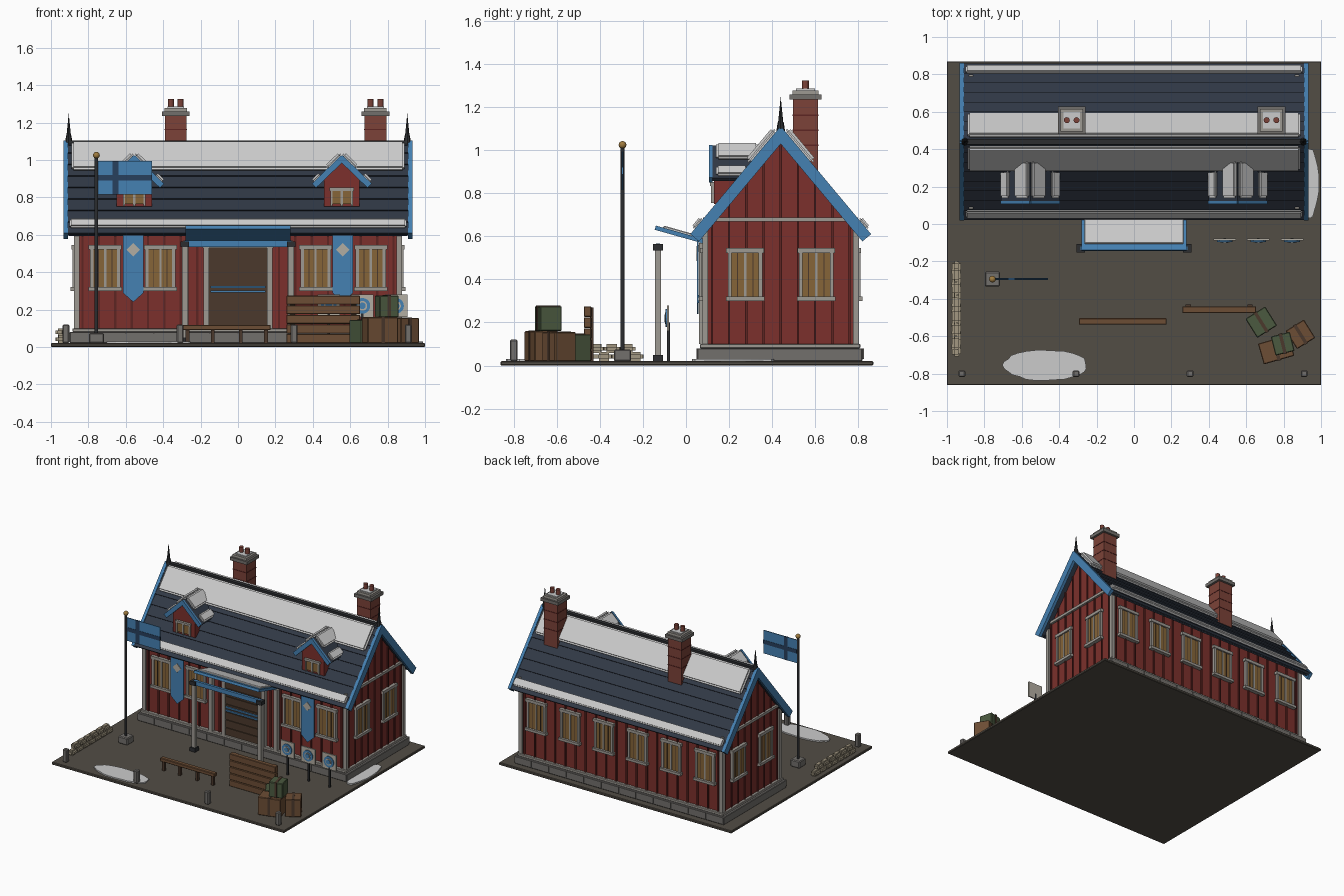
import bpy, bmesh, math, random
from mathutils import Matrix, Vector

if "Cube" in bpy.data.objects:
    bpy.data.objects.remove(bpy.data.objects["Cube"])

random.seed(4)
COL = dict(red=(.20, .03, .025), dark_red=(.11, .018, .016), slate=(.03, .04, .06), blue=(.06, .22, .45),
           trim=(.34, .32, .29), stone=(.17, .16, .15), snow=(.72, .72, .71), glass=(.24, .13, .04),
           wood=(.15, .075, .035), dark_wood=(.07, .04, .025), green=(.07, .10, .05), iron=(.025, .027, .03),
           ground=(.085, .075, .06), brick=(.2, .055, .04), sack=(.36, .31, .22), brass=(.35, .2, .05),
           tan=(.45, .42, .36), navy=(.02, .05, .11))
MATS = {}
for k, c in COL.items():
    MATS[k] = bpy.data.materials.new(k)
    MATS[k].diffuse_color = (*c, 1)


def finish(name, bm, mat, bevel=0, seg=1):
    bmesh.ops.recalc_face_normals(bm, faces=bm.faces)
    if bevel:
        bmesh.ops.bevel(bm, geom=bm.edges[:], offset=bevel, segments=seg, affect='EDGES')
    me = bpy.data.meshes.new(name)
    bm.to_mesh(me)
    bm.free()
    me.materials.append(MATS[mat])
    ob = bpy.data.objects.new(name, me)
    bpy.context.collection.objects.link(ob)
    return ob


def box(name, x0, x1, y0, y1, z0, z1, mat, M=Matrix(), bevel=0, seg=1):
    bm = bmesh.new()
    bmesh.ops.create_cube(bm, size=1, matrix=M @ Matrix.Translation(((x0+x1)/2, (y0+y1)/2, (z0+z1)/2))
                          @ Matrix.Diagonal((abs(x1-x0), abs(y1-y0), abs(z1-z0), 1)))
    return finish(name, bm, mat, bevel, seg)


def prism(name, pts, axis, a, b, mat, bevel=0, seg=1):
    put = {'x': lambda p, t: (t, p[0], p[1]), 'y': lambda p, t: (p[0], t, p[1]), 'z': lambda p, t: (p[0], p[1], t)}[axis]
    bm = bmesh.new()
    f = bm.faces.new([bm.verts.new(put(p, a)) for p in pts])
    ext = bmesh.ops.extrude_face_region(bm, geom=[f])['geom']
    d = Vector(put((0, 0), b - a))
    bmesh.ops.translate(bm, vec=d, verts=[v for v in ext if isinstance(v, bmesh.types.BMVert)])
    return finish(name, bm, mat, bevel, seg)


def cyl(name, x, y, z0, z1, r, mat, r2=None, n=12, rot=Matrix()):
    bm = bmesh.new()
    bmesh.ops.create_cone(bm, cap_ends=True, segments=n, radius1=r, radius2=r if r2 is None else r2, depth=z1-z0,
                          matrix=Matrix.Translation((x, y, (z0+z1)/2)) @ rot)
    return finish(name, bm, mat)


def slope(o, e, s0, s1, h0, h1, h2=None):
    # rectangle lying along a roof line: s down the slope, h outward
    o, d = Vector(o), (Vector(e) - Vector(o)).normalized()
    n = Vector((-d.y, d.x)) if d.x > 0 else Vector((d.y, -d.x))
    h2 = h1 if h2 is None else h2
    return [o+d*s0+n*h0, o+d*s1+n*h0, o+d*s1+n*h2, o+d*s0+n*h1]


# ground and plinth
box('ground', -1, 1, -.862, .87, 0, .02, 'ground', bevel=.004)
box('plinth', -.9, .9, .052, .82, .02, .08, 'stone', bevel=.004)
box('plinth_ledge', -.885, .885, .065, .81, .08, .1, 'trim', bevel=.003)
for i in range(12):
    x = -.9 + i*.15
    for y in (.048, .816):
        box('plinth_block', x+.004, x+.146, y, y+.01, .03, .078, 'stone')

# walls with gables
YR, WZ = .44, 1.05
prism('walls', [(.09, .1), (.79, .1), (.79, .633), (YR, WZ), (.09, .633)], 'x', -.865, .865, 'red')
for i in range(20):
    x = -.831 + i*.0875
    box('rear_batten', x-.006, x+.006, .785, .798, .1, .63, 'dark_red')
    if abs(x) > .2:
        box('front_batten', x-.006, x+.006, .082, .1, .1, .63, 'dark_red')
for s in (-1, 1):
    for i in range(9):
        y = .12 + i*.08
        box('gable_batten', s*.86, s*.873, y-.005, y+.005, .1, WZ - abs(y-YR)*1.19, 'dark_red')
    box('gable_belt', s*.86, s*.882, .08, .8, .668, .688, 'trim')
    for y in (.09, .79):
        box('corner_post', s*.848, s*.878, y-.013, y+.013, .1, .64, 'trim')


# windows
def window(x, y, ang):
    M = Matrix.Translation((x, y, 0)) @ Matrix.Rotation(ang, 4, 'Z')
    box('window_glass', -.072, .072, -.012, .01, .32, .525, 'glass', M)
    for u in (-.072, .072):
        box('window_side_trim', u-.009, u+.009, -.02, .01, .31, .53, 'trim', M)
    box('window_mullion', -.006, .006, -.017, .01, .32, .525, 'trim', M)
    for u in (-.036, .036):
        box('window_glazing_bar', u-.002, u+.002, -.014, .01, .32, .525, 'dark_wood', M)
    box('window_head', -.088, .088, -.024, .01, .522, .545, 'trim', M)
    box('window_sill', -.09, .09, -.03, .01, .3, .32, 'trim', M)


for x in (-.71, -.415, .415, .71):
    window(x, .09, 0)
for i in range(6):
    window(-.725 + i*.29, .79, math.pi)
for y in (.275, .605):
    window(.865, y, math.pi/2)
    window(-.865, y, -math.pi/2)

# main roof: boards, bargeboards and snow on both slopes
RIDGE = (YR, 1.1)
for s in (-1, 1):
    E = (YR + s*.41, .61)
    prism('roof_deck', slope(RIDGE, E, 0, .635, -.03, -.008), 'x', -.905, .905, 'slate')
    for i in range(8):
        prism('roof_board', slope(RIDGE, E, i*.08, i*.08+.084, -.012, -.004, .007), 'x', -.908, .908, 'slate')
    for x in (-.92, .92):
        prism('bargeboard', slope(RIDGE, E, 0, .645, -.045, .008), 'x', x-.012, x+.012, 'blue')
    prism('ridge_snow', slope(RIDGE, E, .02, .215, .003, .034), 'x', -.89, .89, 'snow', .011, 2)
    prism('eave_snow', slope(RIDGE, E, .555, .615, .003, .026), 'x', -.9, .9, 'snow', .008, 2)
    box('eave_board', -.89, .89, YR+s*.385-.008, YR+s*.385+.008, .6, .63, 'slate')
    cyl('finial', s*.905, YR, 1.08, 1.25, .017, 'iron', 0, 8)
    cyl('finial_collar', s*.905, YR, 1.085, 1.13, .021, 'iron', .014, 8)
box('ridge_cap', -.91, .91, YR-.014, YR+.014, 1.08, 1.105, 'iron')

# chimneys
for x in (-.333, .735):
    y = .555
    box('chimney', x-.058, x+.058, y-.058, y+.058, .88, 1.24, 'brick')
    for z in (1.02, 1.09, 1.16):
        box('brick_course', x-.06, x+.06, y-.06, y+.06, z, z+.006, 'dark_red')
    box('chimney_cap', x-.074, x+.074, y-.074, y+.074, 1.235, 1.26, 'stone')
    box('chimney_cap_top', x-.06, x+.06, y-.06, y+.06, 1.26, 1.278, 'trim')
    box('chimney_snow', x-.045, x+.045, y-.045, y+.045, 1.275, 1.286, 'snow')
    for u in (-.026, .026):
        cyl('chimney_pot', x+u, y, 1.275, 1.325, .016, 'brick')

# dormers
for x in (-.555, .555):
    prism('dormer_wall', [(x-.095, .75), (x+.095, .75), (x+.095, .905), (x, .995), (x-.095, .905)], 'y', .13, .42, 'red')
    box('dormer_glass', x-.05, x+.05, .12, .14, .765, .835, 'glass')
    for u in (-.055, 0, .055):
        box('dormer_trim', x+u-.006, x+u+.006, .115, .14, .755, .845, 'trim')
    box('dormer_head', x-.066, x+.066, .112, .14, .835, .852, 'trim')
    for s in (-1, 1):
        A, B = (x, 1.02), (x + s*.155, .87)
        prism('dormer_roof', slope(A, B, 0, .216, -.018, .002), 'y', .12, .36, 'slate')
        prism('dormer_bargeboard', slope(A, B, 0, .216, -.026, .006), 'y', .108, .124, 'blue')
        prism('dormer_top_snow', slope(A, B, -.004, .1, 0, .026), 'y', .14, .335, 'snow', .01, 2)
        prism('dormer_eave_snow', slope(A, B, .145, .21, 0, .022), 'y', .14, .285, 'snow', .009, 2)

# door and porch
box('door', -.155, .155, .075, .1, .1, .53, 'dark_wood')
for i in range(7):
    box('door_plank', -.153, .153, .068, .08, .103+i*.061, .158+i*.061, 'dark_wood')
for z in (.29, .315):
    box('door_bar', -.148, .148, .058, .072, z, z+.012, 'blue')
for s in (-1, 1):
    box('door_jamb', s*.155, s*.185, .06, .1, .1, .55, 'trim')
    box('porch_wall_post', s*.265, s*.295, .06, .1, .1, .57, 'trim')
    box('porch_post', s*.285-.015, s*.285+.015, -.145, -.115, .02, .56, 'trim')
    box('porch_post_base', s*.285-.023, s*.285+.023, -.153, -.107, .02, .05, 'iron')
    box('porch_post_cap', s*.285-.023, s*.285+.023, -.153, -.107, .535, .565, 'iron')
box('door_lintel', -.19, .19, .055, .1, .53, .56, 'trim')
box('porch_beam', -.285, .285, -.14, -.12, .535, .568, 'blue')
IN, OUT = (.09, .585), (-.14, .65)
prism('porch_canopy', slope(OUT, IN, 0, .24, -.02, 0), 'x', -.28, .28, 'blue')
prism('porch_snow', slope(OUT, IN, .035, .235, -.004, .01), 'x', -.265, .265, 'snow', .004)

# wall banners
for x in (-.56, .56):
    prism('banner', [(x-.056, .6), (x+.056, .6), (x+.056, .29), (x, .24), (x-.056, .29)], 'y', .052, .058, 'blue')
    prism('banner_diamond', [(x-.035, .52), (x, .485), (x+.035, .52), (x, .555)], 'y', .048, .053, 'tan')
    box('banner_rod', x-.065, x+.065, .048, .09, .595, .607, 'iron')

# flagpole and flag
fx, fy = -.757, -.295
box('flagpole_base', fx-.04, fx+.04, fy-.04, fy+.04, .02, .075, 'stone', bevel=.006)
cyl('flagpole', fx, fy, .07, 1.02, .009, 'iron')
bm = bmesh.new()
bmesh.ops.create_uvsphere(bm, u_segments=12, v_segments=8, radius=.018, matrix=Matrix.Translation((fx, fy, 1.025)))
for f in bm.faces:
    f.smooth = True
finish('flagpole_ball', bm, 'brass')
box('flag', -.748, -.46, fy-.003, fy+.003, .815, .995, 'blue')
box('flag_cross_upright', -.67, -.638, fy-.005, fy+.005, .815, .995, 'navy')
box('flag_cross_bar', -.748, -.46, fy-.005, fy+.005, .89, .92, 'navy')

# shooting targets
for x in (.485, .665, .845):
    box('target_leg', x-.007, x+.007, -.088, -.074, .02, .2, 'iron')
    box('target_board', x-.06, x+.06, -.088, -.078, .16, .28, 'tan')
    R = Matrix.Rotation(math.pi/2, 4, 'X')
    for r, d, m in ((.042, 0, 'blue'), (.026, .003, 'tan'), (.018, .006, 'blue')):
        cyl('target_ring', x, -.09-d, .215, .225, r, m, n=20, rot=R)

# low rail and plank wall
box('rail_top', -.295, .175, -.538, -.503, .09, .118, 'wood', bevel=.004)
for x in (-.27, -.135, .015, .15):
    box('rail_leg', x-.01, x+.01, -.532, -.51, .02, .095, 'dark_wood')
for i in range(5):
    box('plank', .258, .653, -.475, -.44, .022+i*.051, .07+i*.051, 'wood', bevel=.003)
for x in (.29, .62):
    box('plank_post', x-.014, x+.014, -.445, -.43, .02, .27, 'dark_wood')


# crates
def crate(x, y, z, w, d, h, deg, mat):
    M = Matrix.Translation((x, y, z)) @ Matrix.Rotation(math.radians(deg), 4, 'Z')
    box('crate', -w/2, w/2, -d/2, d/2, 0, h, mat, M, .004)
    box('crate_strap', -.009, .009, -d/2-.003, d/2+.003, .002, h+.003, 'dark_wood', M)


crate(.68, -.525, .02, .125, .12, .125, 32, 'green')
crate(.76, -.672, .02, .17, .115, .14, 16, 'wood')
crate(.89, -.59, .02, .115, .115, .135, 32, 'wood')
crate(.795, -.64, .16, .105, .105, .115, 14, 'green')

# sandbags
for row, n in ((0, 7), (1, 6)):
    for i in range(n):
        M = Matrix.Translation((-.95, -.235-row*.037-i*.073, .043+row*.036)) @ Matrix.Rotation(random.uniform(-.08, .08), 4, 'Z')
        box('sandbag', -.024, .024, -.036, .036, -.022, .02, 'sack', M, .012, 2)

# bollards
for x in (-.92, -.31, .3, .91):
    box('bollard', x-.018, x+.018, -.818, -.782, .02, .12, 'stone', bevel=.006)

# ground snow patches
for px, py, rx, ry in ((-.475, -.755, .235, .085), (.93, .22, .062, .2)):
    pts = []
    for i in range(28):
        a, k = i*math.tau/28, random.uniform(.92, 1)
        pts.append((px + rx*k*math.cos(a), py + ry*k*math.sin(a)))
    prism('snow_patch', pts, 'z', .018, .03, 'snow')

for m in bpy.data.materials:
    if m.users and not m.is_grease_pencil:
        m.use_nodes = True
        m.node_tree.nodes["Principled BSDF"].inputs["Base Color"].default_value = m.diffuse_color
